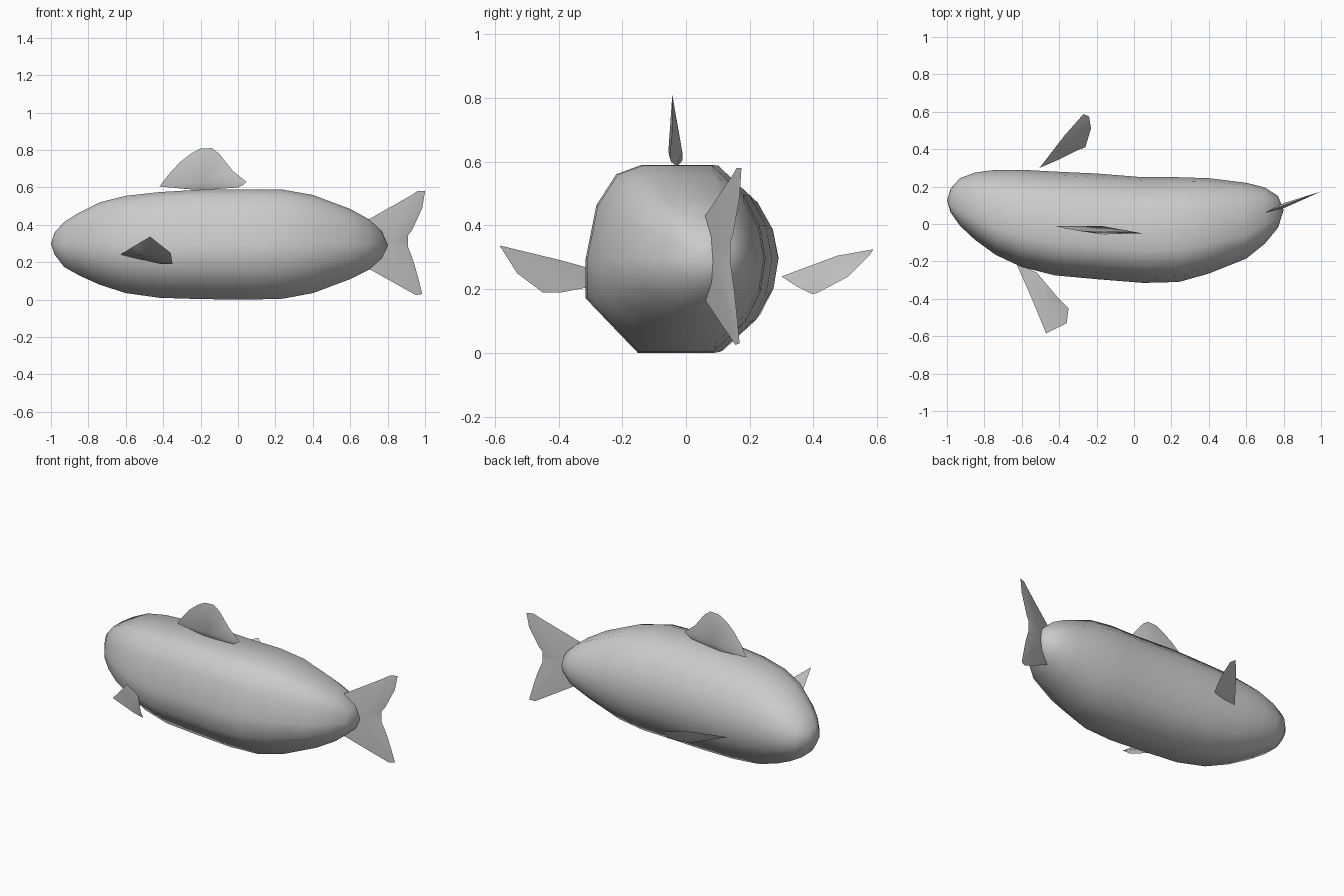
import bpy
import bmesh
import math
from mathutils import Vector

cube = bpy.data.objects.get("Cube")
if cube:
    bpy.data.objects.remove(cube, do_unlink=True)

# One plain grey covers the whole fish
grey = bpy.data.materials.new("plain_grey")
grey.use_nodes = True
shade = (0.6, 0.6, 0.6, 1.0)
grey.diffuse_color = shade
grey.node_tree.nodes["Principled BSDF"].inputs["Base Color"].default_value = shade


def finish(bm, name, angle):
    """Turn a bmesh into a named, smooth shaded object."""
    bmesh.ops.recalc_face_normals(bm, faces=bm.faces[:])
    mesh = bpy.data.meshes.new(name)
    bm.to_mesh(mesh)
    bm.free()
    mesh.materials.append(grey)
    obj = bpy.data.objects.new(name, mesh)
    bpy.context.collection.objects.link(obj)
    bpy.ops.object.select_all(action="DESELECT")
    obj.select_set(True)
    bpy.context.view_layer.objects.active = obj
    bpy.ops.object.shade_smooth_by_angle(angle=math.radians(angle))
    return obj


def loft(name, section, stations, nose, rear):
    """Fit a unit section into each (x, y low, y high, z low, z high) station."""
    bm = bmesh.new()
    rings = []
    for x, y_low, y_high, z_low, z_high in stations:
        y_mid, z_mid = (y_low + y_high) / 2, (z_low + z_high) / 2
        y_rad, z_rad = (y_high - y_low) / 2, (z_high - z_low) / 2
        rings.append([bm.verts.new((x, y_mid + y * y_rad, z_mid + z * z_rad))
                      for y, z in section])
    count = len(section)
    for near, far in zip(rings, rings[1:]):
        for i in range(count):
            j = (i + 1) % count
            bm.faces.new((near[i], near[j], far[j], far[i]))
    for point, ring in ((nose, rings[0]), (rear, rings[-1])):
        pole = bm.verts.new(point)
        for i in range(count):
            bm.faces.new((pole, ring[i], ring[(i + 1) % count]))
    return finish(bm, name, 80)


def fin(name, outline, centre, bulge):
    """Close an outline with a shallow peak on each side."""
    bm = bmesh.new()
    rim = [bm.verts.new(point) for point in outline]
    for side in (-1, 1):
        peak = bm.verts.new(Vector(centre) + side * Vector(bulge))
        for i, vert in enumerate(rim):
            bm.faces.new((peak, vert, rim[(i + 1) % len(rim)]))
    return finish(bm, name, 40)


# Body: flat belly and back, rounder on the left flank
body_section = [
    (-0.42, -1), (0.42, -1), (0.78, -0.67), (0.94, -0.36), (1, 0),
    (0.93, 0.36), (0.75, 0.68), (0.4, 1), (-0.38, 1), (-0.66, 0.9),
    (-0.88, 0.57), (-1, 0), (-1, -0.42),
]
body_stations = [
    (-0.98, 0.06, 0.19, 0.24, 0.36),
    (-0.93, -0.01, 0.245, 0.175, 0.415),
    (-0.85, -0.085, 0.275, 0.13, 0.465),
    (-0.74, -0.165, 0.29, 0.08, 0.52),
    (-0.6, -0.23, 0.29, 0.035, 0.555),
    (-0.42, -0.275, 0.28, 0.01, 0.575),
    (-0.2, -0.295, 0.27, 0.003, 0.588),
    (0.05, -0.315, 0.25, 0, 0.59),
    (0.24, -0.31, 0.25, 0.005, 0.588),
    (0.4, -0.265, 0.245, 0.035, 0.56),
    (0.6, -0.185, 0.22, 0.11, 0.485),
    (0.7, -0.105, 0.195, 0.16, 0.43),
    (0.77, -0.02, 0.15, 0.22, 0.365),
]
loft("body", body_section, body_stations, (-1, 0.125, 0.3), (0.8, 0.075, 0.29))


# Tail fin: forked outline on a slanted upright plane
def on_tail(x, z):
    return (x, 0.06 + (x - 0.7) * 0.38, z)


tail_outline = [on_tail(x, z) for x, z in (
    (0.7, 0.43), (0.93, 0.56), (0.96, 0.58), (1, 0.58), (0.985, 0.49),
    (0.93, 0.37), (0.91, 0.345), (0.91, 0.28), (0.94, 0.2), (0.965, 0.11),
    (0.985, 0.03), (0.95, 0.025), (0.7, 0.165))]
fin("tail_fin", tail_outline, on_tail(0.8, 0.3), (-0.004, 0.012, 0))


# Dorsal fin: rounded triangle, slightly turned
def on_back(x, z):
    return (x, -0.043 - x * 0.09 * (0.81 - z) / 0.21
            - (0.81 - z) * 0.02, z)


dorsal_outline = [on_back(x, z) for x, z in (
    (-0.42, 0.605), (-0.37, 0.67), (-0.31, 0.735), (-0.25, 0.782),
    (-0.2, 0.808), (-0.14, 0.81), (-0.1, 0.78), (-0.03, 0.69),
    (0.045, 0.63), (0.03, 0.615), (0, 0.6), (-0.2, 0.585))]
fin("dorsal_fin", dorsal_outline, on_back(-0.17, 0.63), (0.002, 0.022, 0))

# Side fins swept backwards and outwards
right_outline = [
    (-0.63, -0.21, 0.24), (-0.55, -0.39, 0.29), (-0.47, -0.585, 0.337),
    (-0.36, -0.53, 0.25), (-0.35, -0.45, 0.19), (-0.41, -0.39, 0.19),
    (-0.52, -0.26, 0.215)]
fin("right_side_fin", right_outline, (-0.47, -0.43, 0.25), (0.01, -0.004, 0.014))

left_outline = [
    (-0.505, 0.3, 0.24), (-0.37, 0.475, 0.305), (-0.27, 0.588, 0.325),
    (-0.24, 0.575, 0.305), (-0.23, 0.51, 0.24), (-0.26, 0.41, 0.187),
    (-0.3, 0.395, 0.185), (-0.4, 0.345, 0.21)]
fin("left_side_fin", left_outline, (-0.33, 0.45, 0.25), (0.01, 0.004, 0.014))
